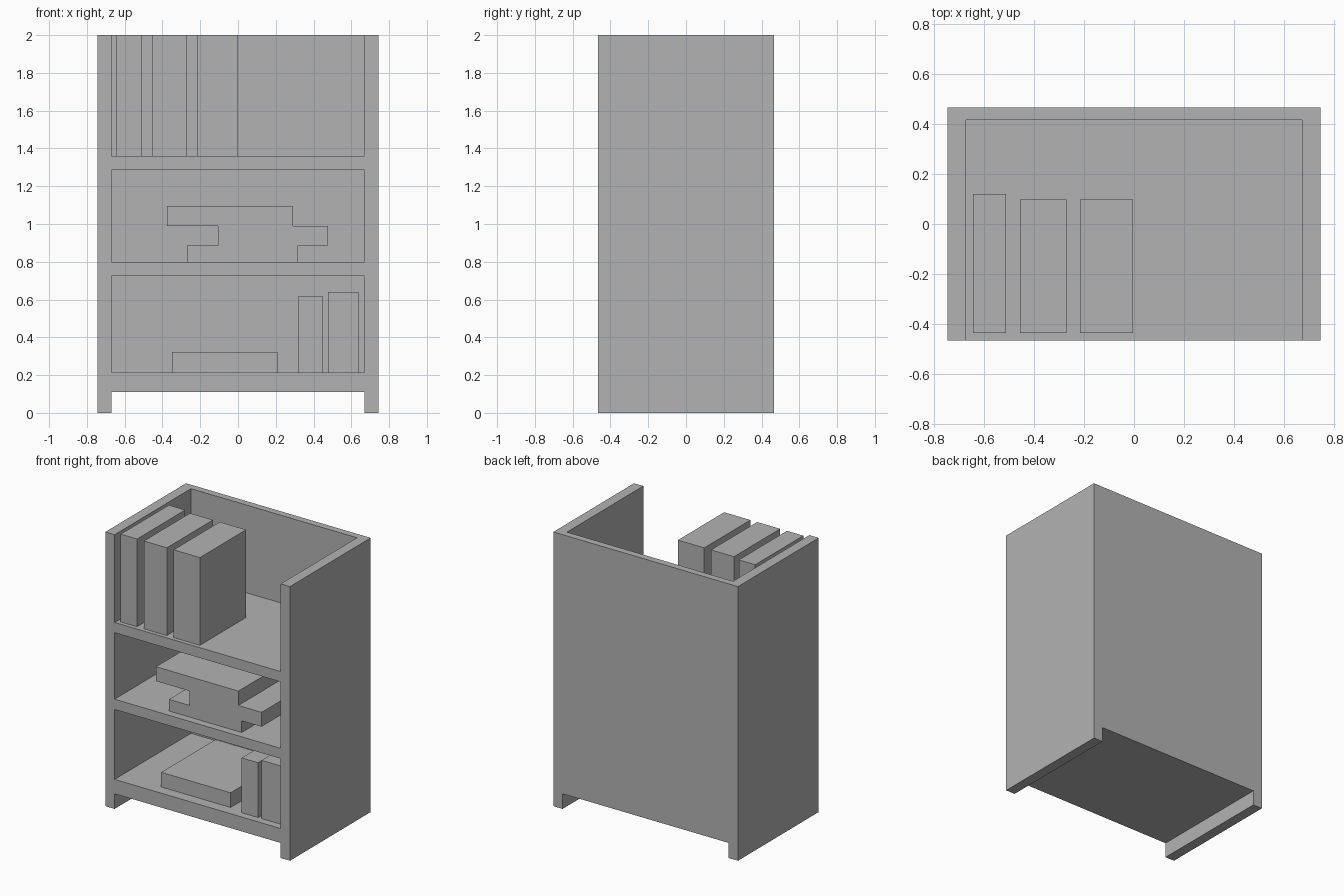
import bpy
import bmesh
from mathutils import Vector

cube = bpy.data.objects.get("Cube")
if cube:
    bpy.data.objects.remove(cube, do_unlink=True)

# Single plain grey
grey = bpy.data.materials.new("plain_grey")
grey.use_nodes = True
colour = (0.45, 0.45, 0.45, 1.0)
grey.diffuse_color = colour
grey.node_tree.nodes["Principled BSDF"].inputs["Base Color"].default_value = colour


def box(name, xs, ys, zs):
    """Flat-faced box spanning the given ranges."""
    low, high = (Vector(c) for c in zip(xs, ys, zs))
    bm = bmesh.new()
    bmesh.ops.create_cube(bm, size=1)
    for v in bm.verts:
        v.co = (low + high) / 2 + v.co * (high - low)
    mesh = bpy.data.meshes.new(name)
    bm.to_mesh(mesh)
    bm.free()
    mesh.materials.append(grey)
    obj = bpy.data.objects.new(name, mesh)
    bpy.context.collection.objects.link(obj)
    return obj


OUTER, INNER = 0.745, 0.67
FRONT, BACK, BACK_INNER = -0.465, 0.465, 0.415
BASE, TOP = 0.11, 2.0
LOW_SHELF, MID_SHELF, HIGH_SHELF = 0.215, 0.80, 1.36

# Case: sides run to the floor, the back stops above it
box("left_side", (INNER, OUTER), (FRONT, BACK), (0, TOP))
box("right_side", (-OUTER, -INNER), (FRONT, BACK), (0, TOP))
box("back_panel", (-INNER, INNER), (BACK_INNER, BACK), (BASE, TOP))
for name, under, over in (("bottom_shelf", BASE, LOW_SHELF),
                          ("middle_shelf", 0.725, MID_SHELF),
                          ("upper_shelf", 1.285, HIGH_SHELF)):
    box(name, (-INNER, INNER), (FRONT, BACK_INNER), (under, over))

# Upright books on the upper shelf
for i, (x0, x1, rear) in enumerate(((-0.642, -0.51, 0.12),
                                    (-0.455, -0.27, 0.097),
                                    (-0.215, -0.003, 0.097))):
    box(f"upper_book_{i + 1}", (x0, x1), (-0.435, rear), (HIGH_SHELF, TOP))

# Staggered stack of flat books on the middle shelf
for i, (x0, x1, z0, z1) in enumerate(((-0.27, 0.317, MID_SHELF, 0.885),
                                      (-0.105, 0.477, 0.885, 0.99),
                                      (-0.375, 0.29, 0.99, 1.095))):
    box(f"stacked_book_{i + 1}", (x0, x1), (-0.41, 0.12), (z0, z1))

# Flat book and two upright books on the bottom shelf
box("flat_book", (-0.35, 0.21), (-0.385, 0.24), (LOW_SHELF, 0.322))
box("lower_book_1", (0.317, 0.45), (-0.41, 0.12), (LOW_SHELF, 0.615))
box("lower_book_2", (0.477, 0.637), (-0.41, 0.12), (LOW_SHELF, 0.64))
